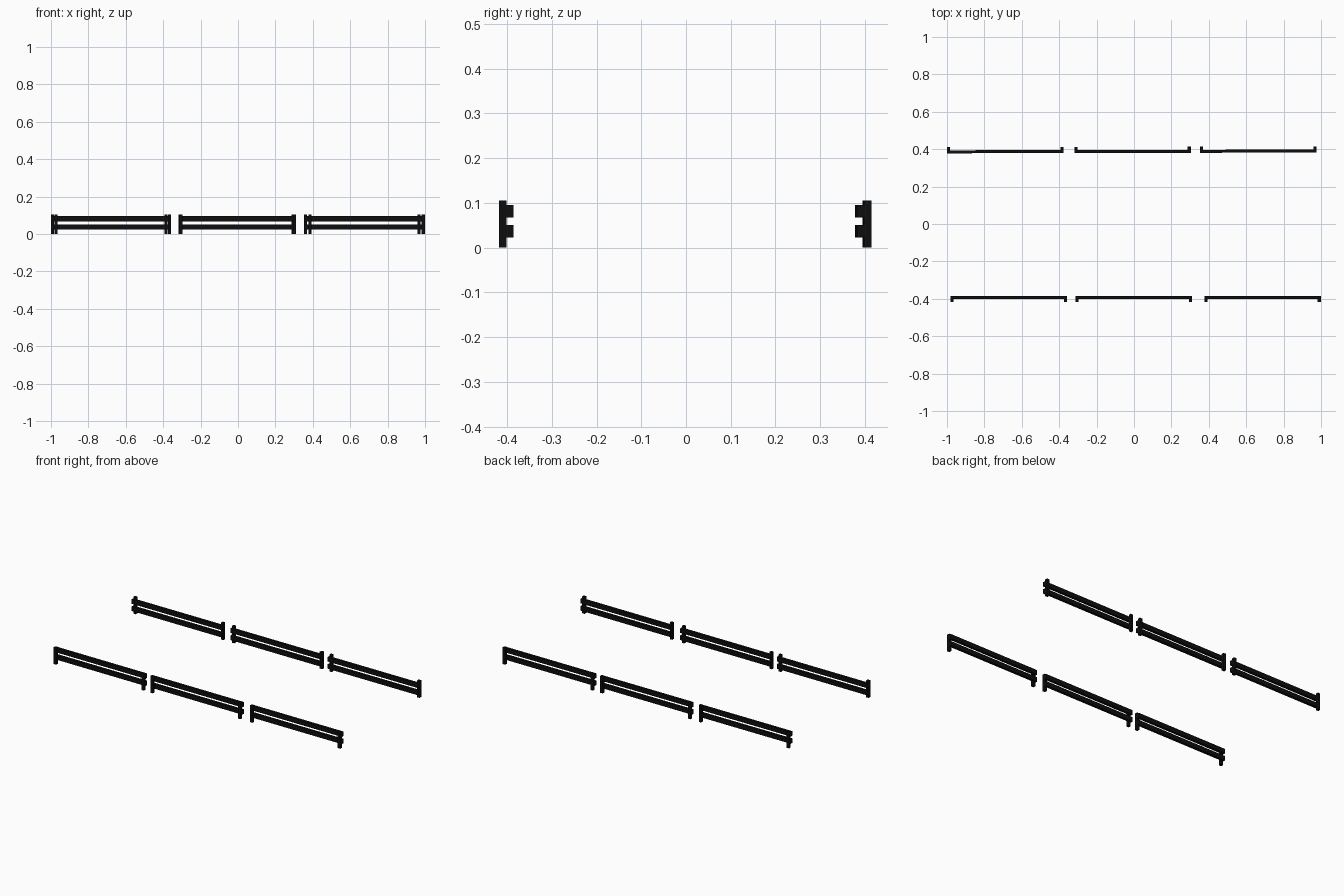
import bpy, bmesh
from mathutils import Matrix, Vector

if "Cube" in bpy.data.objects:
    bpy.data.objects.remove(bpy.data.objects["Cube"])

LENGTH, POST_W, POST_H = 0.623, 0.017, 0.105
RAIL_H, RAIL_D, POST_D = 0.028, 0.016, 0.017

black = bpy.data.materials.new("black_paint")
black.diffuse_color = (0.004, 0.004, 0.004, 1)
black.use_nodes = True
black.node_tree.nodes["Principled BSDF"].inputs["Base Color"].default_value = black.diffuse_color


def box(name, lo, hi, turn):
    lo, hi = Vector(lo), Vector(hi)
    bm = bmesh.new()
    bmesh.ops.create_cube(bm, size=1)
    bm.transform(Matrix.Translation((lo + hi) / 2) @ Matrix.Diagonal((*(hi - lo), 1)))
    # the whole row is very slightly turned where needed
    bm.transform(Matrix.Rotation(turn, 4, 'Z'))
    me = bpy.data.meshes.new(name)
    bm.to_mesh(me)
    bm.free()
    me.materials.append(black)
    bpy.context.collection.objects.link(bpy.data.objects.new(name, me))


def barrier(name, x, y, side, turn):
    """y is the plane where rails meet posts; side points outward to the posts."""
    # two rails on the inner side
    for i, z in enumerate((0.0365, 0.0815)):
        ys = sorted((y, y - side * RAIL_D))
        box(f"{name}_rail_{i + 1}", (x, ys[0], z - RAIL_H / 2),
            (x + LENGTH, ys[1], z + RAIL_H / 2), turn)
    # end posts on the outer side
    for i, px in enumerate((x, x + LENGTH - POST_W)):
        ys = sorted((y, y + side * POST_D))
        box(f"{name}_post_{i + 1}", (px, ys[0], 0), (px + POST_W, ys[1], POST_H), turn)


# front and back rows of three barriers
for i, x in enumerate((-0.981, -0.313, 0.376)):
    barrier(f"front_barrier_{i + 1}", x, -0.401, -1, 0)
for i, x in enumerate((-0.999, -0.318, 0.354)):
    barrier(f"back_barrier_{i + 1}", x, 0.396, 1, 0.002)
